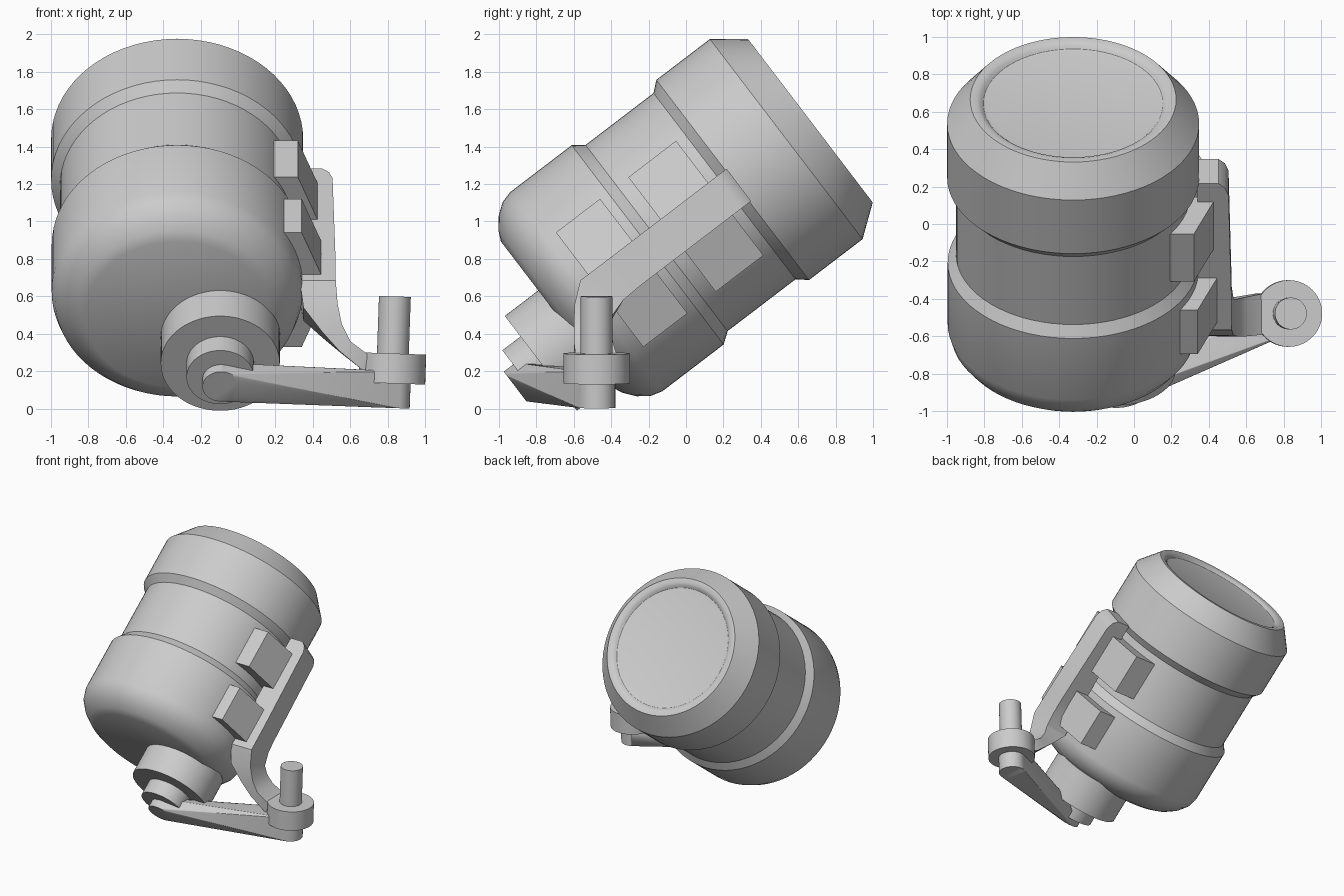
import bpy, bmesh, math
from mathutils import Vector

cube = bpy.data.objects.get("Cube")
if cube:
    bpy.data.objects.remove(cube, do_unlink=True)

grey = bpy.data.materials.new("plain_grey")
grey.use_nodes = True
COLOUR = (0.6, 0.6, 0.6, 1)
grey.diffuse_color = COLOUR
grey.node_tree.nodes["Principled BSDF"].inputs["Base Color"].default_value = COLOUR

# Tilted body frame: s runs along the body, r runs across it, x is sideways
TILT = math.radians(37.35)
ALONG = Vector((0, math.cos(TILT), math.sin(TILT)))
ACROSS = Vector((0, -math.sin(TILT), math.cos(TILT)))
UP = Vector((0.035, 0, 1)).normalized()


def place(x, r, s):
    return Vector((x, 0, 0)) + ACROSS * r + ALONG * s


def finish(name, bm, angle=30):
    bmesh.ops.recalc_face_normals(bm, faces=bm.faces[:])
    mesh = bpy.data.meshes.new(name)
    bm.to_mesh(mesh)
    bm.free()
    mesh.materials.append(grey)
    obj = bpy.data.objects.new(name, mesh)
    bpy.context.collection.objects.link(obj)
    bpy.ops.object.select_all(action='DESELECT')
    obj.select_set(True)
    bpy.context.view_layer.objects.active = obj
    bpy.ops.object.shade_smooth_by_angle(angle=math.radians(angle))
    return obj


def circle(origin, axis, height, radius, n=72):
    side = Vector((0, 1, 0)).cross(axis).normalized()
    other = axis.cross(side)
    for i in range(n):
        t = 2 * math.pi * i / n
        yield origin + axis * height + (side * math.cos(t) + other * math.sin(t)) * radius


def loft(name, rings, angle=30):
    bm = bmesh.new()
    loops = [[bm.verts.new(p) for p in ring] for ring in rings]
    for a, b in zip(loops, loops[1:]):
        n = len(a)
        for i in range(n):
            j = (i + 1) % n
            bm.faces.new((a[i], a[j], b[j], b[i]))
    bm.faces.new(loops[0])
    bm.faces.new(loops[-1])
    return finish(name, bm, angle)


def lathe(name, profile, origin, axis):
    return loft(name, [circle(origin, axis, h, rad) for h, rad in profile])


# Main barrel: rounded front, narrow waist, wide rear band, shallow dished end
lathe("barrel", [(-.245, .49), (-.22, .545), (-.17, .608), (-.11, .652), (-.045, .67),
                 (.368, .67), (.428, .626), (.885, .626), (.94, .673), (1.3, .673),
                 (1.462, .55), (1.462, .515), (1.452, .495), (1.436, .48), (1.432, .46)],
      place(-.325, .82, 0), ALONG)

# Stepped hub on the front
hub = place(-.095, .663, 0)
lathe("hub", [(-.47, .318), (-.2, .318)], hub, ALONG)
lathe("hub_step", [(-.592, .18), (-.45, .18)], hub, ALONG)

# Crank arm: hull of a tilted disc and an upright disc
knob = Vector((.817, -.478, 0))
bm = bmesh.new()
for origin, axis, ends, radius in ((place(-.09, .648, 0), ALONG, (-.655, -.575), .1),
                                   (knob, UP, (.004, .2), .1)):
    for h in ends:
        for p in circle(origin, axis, h, radius, 40):
            bm.verts.new(p)
bmesh.ops.convex_hull(bm, input=bm.verts[:])
finish("crank_arm", bm)

# Upright collar and pin
lathe("collar", [(.135, .178), (.295, .178)], knob, UP)
lathe("pin", [(.28, .085), (.6, .085)], knob, UP)

# Side bracket: inner x, outer x, front y z, back y z, drop of the inner face
stations = [(.34, .45, .217, 1.282, .348, 1.109, 0),
            (.34, .485, .193, 1.264, .325, 1.091, 0),
            (.34, .505, .153, 1.233, .285, 1.061, 0),
            (.33, .52, -.379, .826, -.248, .654, 0),
            (.33, .522, -.565, .685, -.335, .58, 0),
            (.35, .532, -.595, .56, -.4, .49, .02),
            (.45, .555, -.6, .45, -.4, .42, .04),
            (.54, .6, -.6, .36, -.39, .355, .05),
            (.66, .7, -.59, .285, -.37, .285, .075),
            (.72, .76, -.57, .28, -.39, .28, .08)]
loft("side_bracket", [[(xi, yf, zf - dz), (xo, yf, zf), (xo, yb, zb), (xi, yb, zb - dz)]
                      for xi, xo, yf, zf, yb, zb, dz in stations])

# Four clamp pads, mirrored across the bracket
MID = .785
for end, start, stop in (("front", .018, .315), ("rear", .505, .826)):
    outer = .46 if end == "front" else .44
    edge = outer - .12
    section = [(.12, .385), (edge, .385), (outer, .06), (.2, .06)]
    for side, sign in (("upper", 1), ("lower", -1)):
        loft(f"{end}_{side}_pad", [[place(x, MID + sign * d, s) for x, d in section]
                                   for s in (start, stop)])
